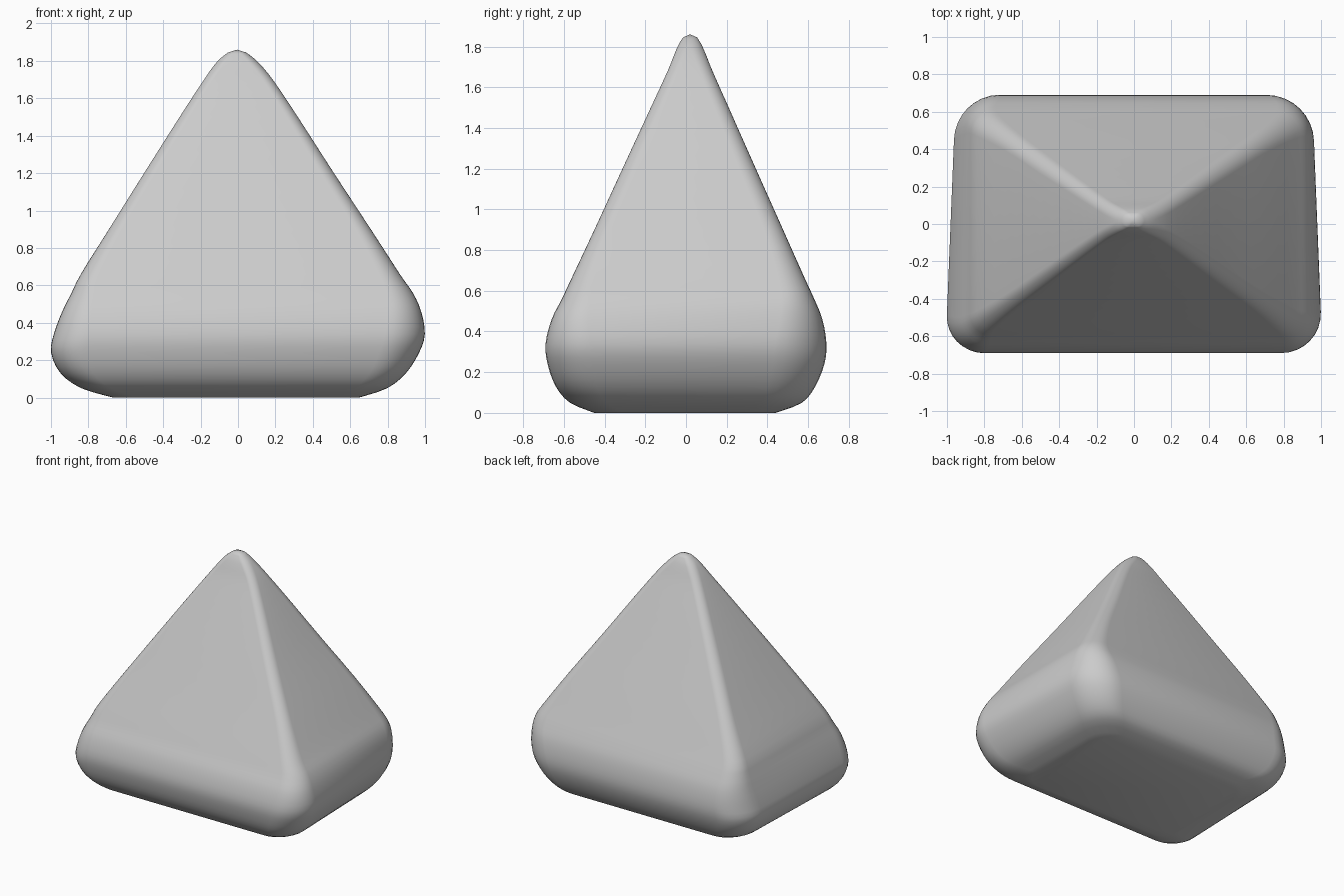
import bpy, bmesh, math

if "Cube" in bpy.data.objects:
    bpy.data.objects.remove(bpy.data.objects["Cube"])

# Cross-sections: z, left x, right x, front y, back y, corner radius, narrowing toward the back
LEVELS = [
    (0.00, -0.67, 0.65, -0.45, 0.44, 0.15, 0.02),
    (0.05, -0.84, 0.80, -0.57, 0.57, 0.18, 0.03),
    (0.13, -0.95, 0.90, -0.64, 0.635, 0.20, 0.04),
    (0.24, -1.00, 0.97, -0.68, 0.68, 0.22, 0.04),
    (0.34, -0.985, 1.00, -0.69, 0.69, 0.22, 0.04),
    (0.46, -0.94, 0.98, -0.66, 0.67, 0.18, 0.03),
    (0.56, -0.89, 0.935, -0.61, 0.63, 0.14, 0.01),
    (0.66, -0.84, 0.865, -0.563, 0.584, 0.11, 0.0),
    (0.90, -0.69, 0.71, -0.45, 0.477, 0.08, 0.0),
    (1.20, -0.502, 0.513, -0.312, 0.343, 0.07, 0.0),
    (1.50, -0.312, 0.32, -0.173, 0.21, 0.06, 0.0),
    (1.68, -0.195, 0.20, -0.09, 0.13, 0.055, 0.0),
    (1.76, -0.14, 0.138, -0.058, 0.098, 0.055, 0.0),
    (1.81, -0.098, 0.09, -0.036, 0.076, 0.05, 0.0),
    (1.845, -0.053, 0.043, -0.014, 0.054, 0.033, 0.0),
]
# Relative corner radius: back right, back left, front left, front right
CORNERS = [1.15, 1.05, 0.9, 1.0]
ARC = 8
STEPS = 3


def spline(p, q, r, s, t):
    """Smooth blend between q and r."""
    return [0.5 * (2 * b + (c - a) * t + (2 * a - 5 * b + 4 * c - d) * t * t
                   + (3 * b - a - 3 * c + d) * t ** 3)
            for a, b, c, d in zip(p, q, r, s)]


def section(z, xl, xr, yf, yb, rad, taper):
    """Rounded rectangle, slightly narrower at the back."""
    pts = []
    limit = 0.98 * min(xr - xl, yb - yf) / 2
    for k, (sx, sy) in enumerate([(1, 1), (-1, 1), (-1, -1), (1, -1)]):
        r = min(rad * CORNERS[k], limit)
        cx = (xr if sx > 0 else xl) - sx * r
        cy = (yb if sy > 0 else yf) - sy * r
        for i in range(ARC + 1):
            a = math.pi / 2 * (k + i / ARC)
            x, y = cx + r * math.cos(a), cy + r * math.sin(a)
            pts.append((x * (1 - taper * (y + 0.5)), y, z))
    return pts


# Smoothly interpolated stack of sections
stack = []
n = len(LEVELS)
for i in range(n - 1):
    quad = [LEVELS[min(max(j, 0), n - 1)] for j in range(i - 1, i + 3)]
    stack += [spline(*quad, s / STEPS) for s in range(STEPS)]
stack.append(LEVELS[-1])

# Loft the body, flat base and rounded tip
bm = bmesh.new()
rings = [[bm.verts.new(p) for p in section(*lv)] for lv in stack]
for a, b in zip(rings, rings[1:]):
    for i in range(len(a)):
        j = (i + 1) % len(a)
        bm.faces.new((a[i], a[j], b[j], b[i]))
bm.faces.new(rings[0][::-1])
tip = bm.verts.new((-0.005, 0.02, 1.86))
top = rings[-1]
for i in range(len(top)):
    bm.faces.new((top[i], top[(i + 1) % len(top)], tip))
bmesh.ops.recalc_face_normals(bm, faces=bm.faces)

mesh = bpy.data.meshes.new("rounded_pyramid")
bm.to_mesh(mesh)
bm.free()
body = bpy.data.objects.new("rounded_pyramid", mesh)
bpy.context.collection.objects.link(body)
for p in mesh.polygons:
    p.use_smooth = True
